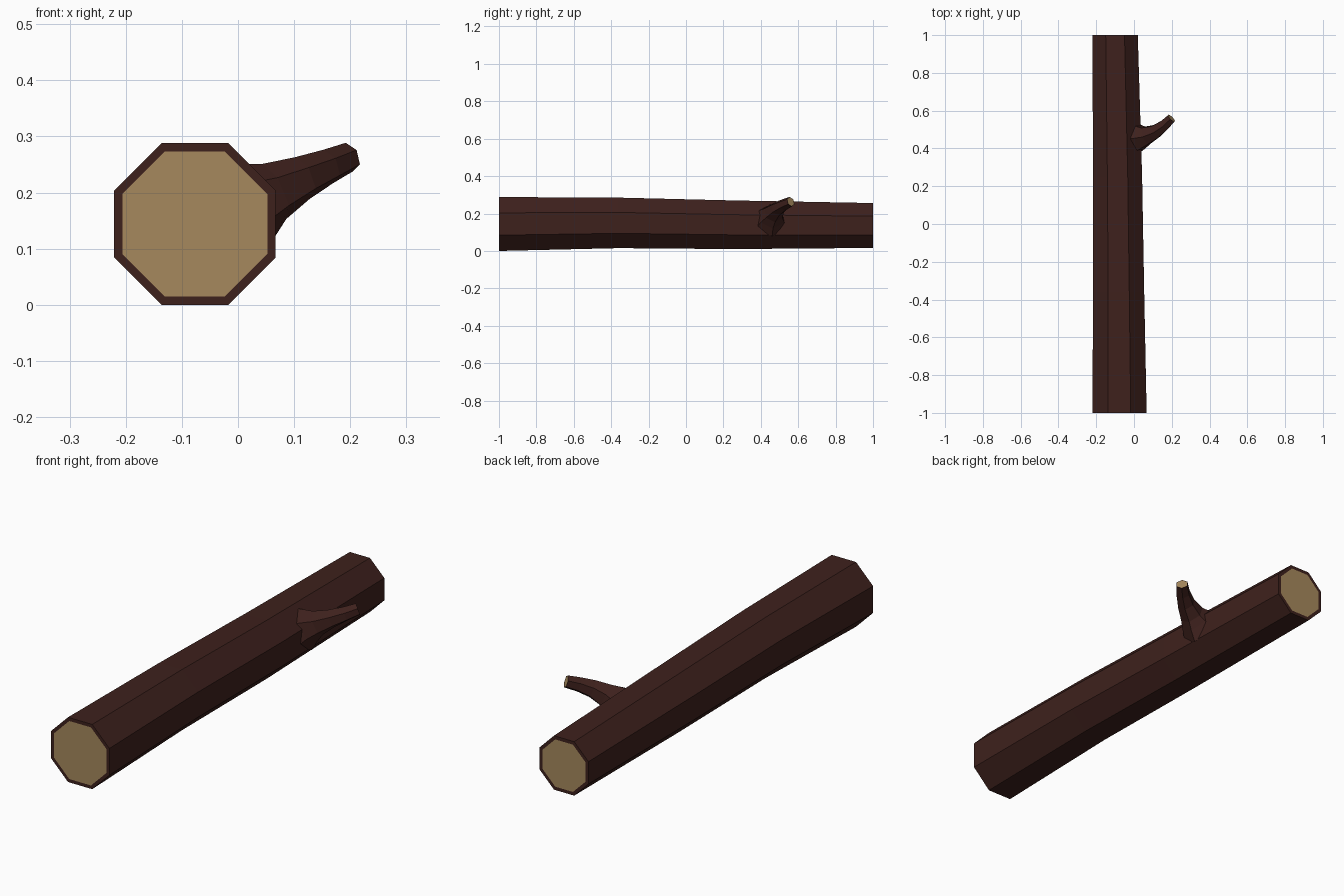
import bpy, bmesh, math
from mathutils import Vector

if "Cube" in bpy.data.objects:
    bpy.data.objects.remove(bpy.data.objects["Cube"])


def material(name, rgb):
    m = bpy.data.materials.new(name)
    m.diffuse_color = (*rgb, 1)
    m.use_nodes = True
    m.node_tree.nodes["Principled BSDF"].inputs["Base Color"].default_value = m.diffuse_color
    return m


bark = material("bark", (0.048, 0.015, 0.012))
wood = material("cut_wood", (0.38, 0.25, 0.11))


def tube(name, path, sides, turn, rim, fixed_dir=None):
    """Loft polygon rings along (centre, radius) points, with cut wood end caps."""
    bm = bmesh.new()
    pts = [Vector(p[:3]) for p in path]
    rings = []
    for i, p in enumerate(path):
        d = fixed_dir or (pts[min(i + 1, len(pts) - 1)] - pts[max(i - 1, 0)])
        d = Vector(d).normalized()
        side = d.cross(Vector((0, 0, 1))).normalized()
        up = side.cross(d)
        ring = []
        for k in range(sides):
            a = 2 * math.pi * (k + turn) / sides
            ring.append(bm.verts.new(pts[i] + p[3] * (math.cos(a) * side + math.sin(a) * up)))
        rings.append(ring)
    for a, b in zip(rings, rings[1:]):
        for k in range(sides):
            n = (k + 1) % sides
            bm.faces.new((a[k], a[n], b[n], b[k]))
    caps = [bm.faces.new(rings[0]), bm.faces.new(rings[-1])]
    bmesh.ops.recalc_face_normals(bm, faces=bm.faces[:])
    if rim:
        bmesh.ops.inset_individual(bm, faces=caps, thickness=rim)
    for f in caps:
        f.material_index = 1
    me = bpy.data.meshes.new(name)
    bm.to_mesh(me)
    bm.free()
    me.materials.append(bark)
    me.materials.append(wood)
    ob = bpy.data.objects.new(name, me)
    bpy.context.collection.objects.link(ob)
    return ob


# Octagonal trunk, slightly bent and tapering toward the back
k = 1 / math.cos(math.pi / 8)
trunk = [(-0.077, -1.0, 0.144, 0.144 * k),
         (-0.081, -0.36, 0.150, 0.135 * k),
         (-0.087, 0.25, 0.140, 0.130 * k),
         (-0.100, 1.0, 0.136, 0.120 * k)]
tube("log_trunk", trunk, 8, 0.5, 0.016, (0, 1, 0))

# Curved branch stub with flared root
branch = [(-0.01, 0.455, 0.160, 0.098),
          (0.030, 0.459, 0.185, 0.074),
          (0.065, 0.468, 0.202, 0.054),
          (0.115, 0.490, 0.226, 0.040),
          (0.160, 0.523, 0.246, 0.032),
          (0.198, 0.560, 0.263, 0.027)]
tube("branch_stub", branch, 6, 0.5, 0.002)
